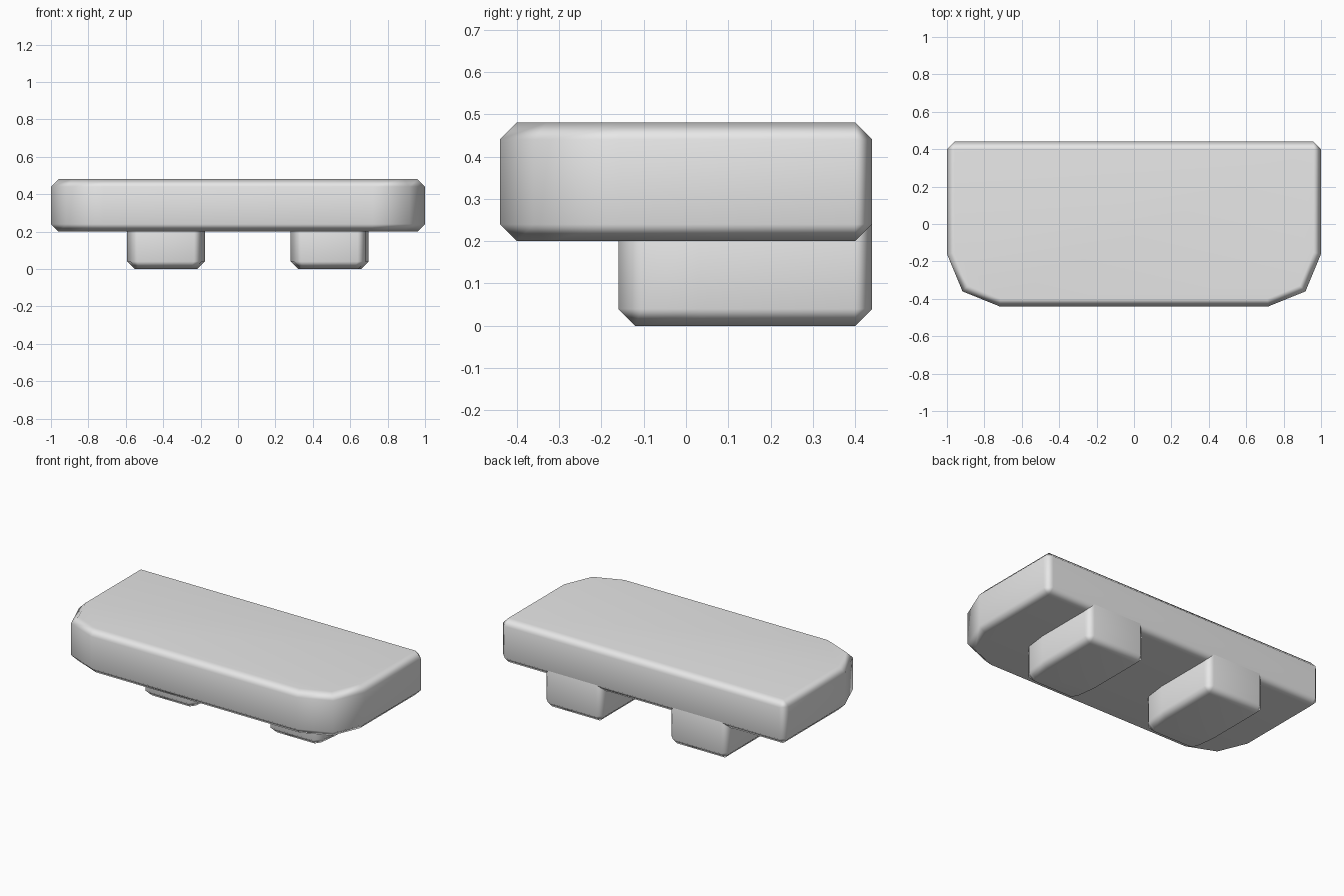
import bpy
import bmesh

cube = bpy.data.objects.get("Cube")
if cube:
    bpy.data.objects.remove(cube, do_unlink=True)

grey = bpy.data.materials.new("light grey")
grey.use_nodes = True
grey.diffuse_color = (0.8, 0.8, 0.8, 1)
grey.node_tree.nodes["Principled BSDF"].inputs["Base Color"].default_value = (0.8, 0.8, 0.8, 1)

BACK = 0.44
BEVEL = 0.04
# Half outline: square back corner, then a faceted round front
HALF = [(1, 0), (1, 0.60), (0.917, 0.80), (0.72, 0.88)]


def rounded_block(name, centre_x, half_width, depth, bottom, height):
    """Block with a flush back, a faceted front and chamfered edges."""
    k = depth / HALF[-1][1]
    side = [(x * half_width, BACK - d * k) for x, d in HALF]
    outline = [(-x, y) for x, y in side] + side[::-1]

    bm = bmesh.new()
    base = bm.faces.new([bm.verts.new((x, y, bottom)) for x, y in outline])
    extruded = bmesh.ops.extrude_face_region(bm, geom=[base], use_keep_orig=True)
    top = [g for g in extruded["geom"] if isinstance(g, bmesh.types.BMVert)]
    bmesh.ops.translate(bm, verts=top, vec=(0, 0, height))
    bmesh.ops.recalc_face_normals(bm, faces=bm.faces[:])

    # Chamfer the rims and the two upright back corners
    edges = [e for e in bm.edges
             if abs(e.verts[0].co.z - e.verts[1].co.z) < 0.001
             or min(v.co.y for v in e.verts) > BACK - 0.001]
    bmesh.ops.bevel(bm, geom=edges, offset=BEVEL, segments=1,
                    affect='EDGES', clamp_overlap=True)
    for f in bm.faces:
        f.smooth = True

    mesh = bpy.data.meshes.new(name)
    bm.to_mesh(mesh)
    bm.free()
    mesh.materials.append(grey)
    obj = bpy.data.objects.new(name, mesh)
    obj.location.x = centre_x
    bpy.context.collection.objects.link(obj)
    # Keep the large faces flat while the chamfers shade softly
    obj.modifiers.new("Soft chamfers", 'WEIGHTED_NORMAL')
    return obj


# Main slab
rounded_block("slab", 0, 1, 0.88, 0.20, 0.28)
# Two feet, flush with the back and sunk into the slab
for name, x in (("right_foot", -0.385), ("left_foot", 0.49)):
    rounded_block(name, x, 0.208, 0.60, 0, 0.28)
